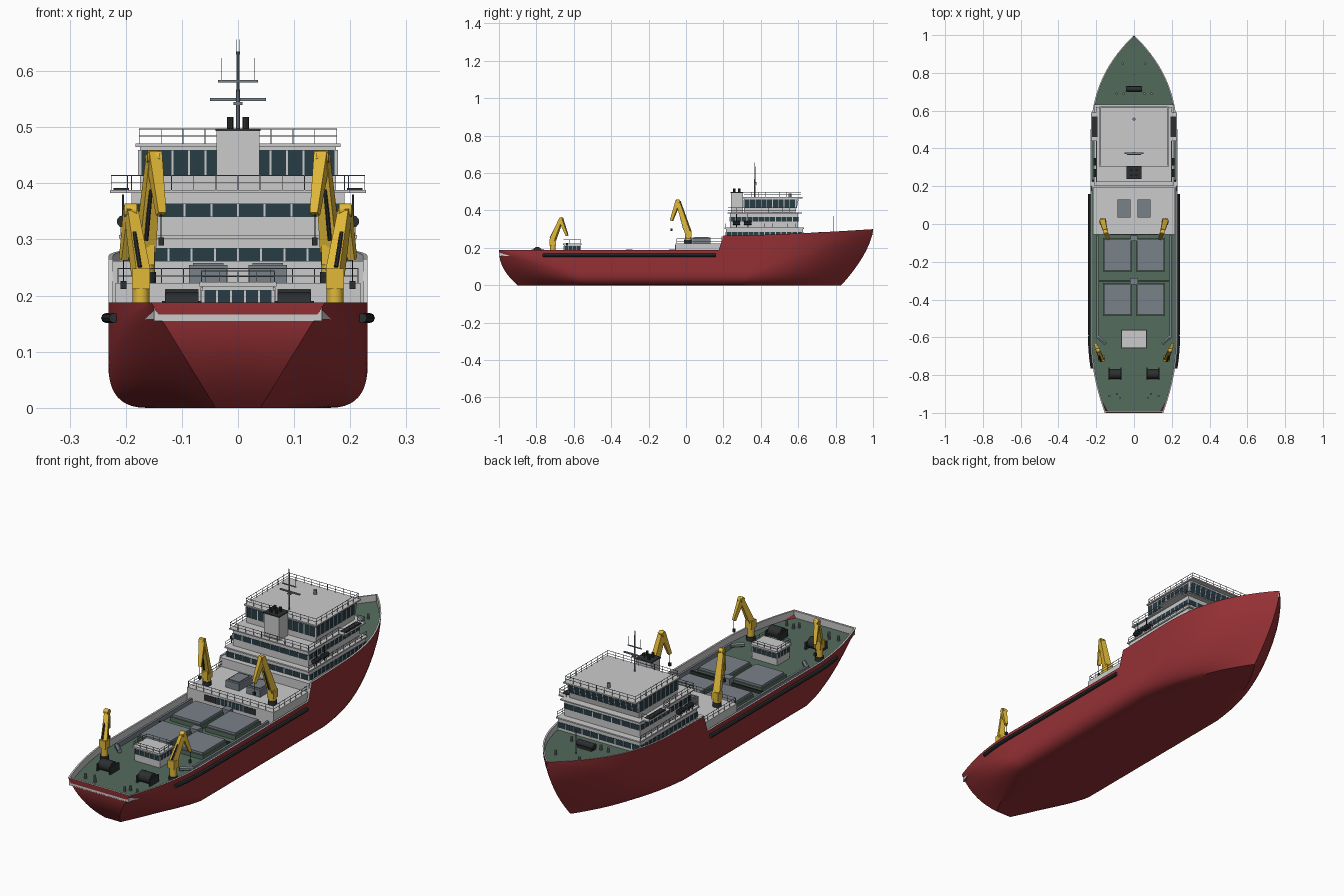
import bpy, bmesh, math
from mathutils import Vector, Matrix

if "Cube" in bpy.data.objects:
    bpy.data.objects.remove(bpy.data.objects["Cube"])

def mat(name, c):
    m = bpy.data.materials.new(name)
    m.diffuse_color = (*c, 1)
    m.use_nodes = True
    m.node_tree.nodes["Principled BSDF"].inputs["Base Color"].default_value = m.diffuse_color
    return m

RED, GREEN = mat("hull_red", (.30, .03, .035)), mat("deck_green", (.09, .15, .11))
YELLOW, DARK = mat("crane_yellow", (.75, .48, .04)), mat("dark", (.025, .028, .03))
GLASS, STEEL = mat("glass", (.02, .045, .06)), mat("steel", (.19, .22, .25))

# ---- helpers
def done(bm, name, m=None, smooth=True):
    bmesh.ops.recalc_face_normals(bm, faces=bm.faces)
    me = bpy.data.meshes.new(name)
    bm.to_mesh(me)
    bm.free()
    ob = bpy.data.objects.new(name, me)
    bpy.context.collection.objects.link(ob)
    if m:
        me.materials.append(m)
    if smooth:
        bpy.ops.object.select_all(action='DESELECT')
        ob.select_set(True)
        bpy.context.view_layer.objects.active = ob
        bpy.ops.object.shade_smooth_by_angle(angle=math.radians(32))
    return ob

def box(bm, x0, x1, y0, y1, z0, z1, front=0):
    vs = bmesh.ops.create_cube(bm, size=1)["verts"]
    for v in vs:
        top = v.co.z > 0
        v.co = (x0 if v.co.x < 0 else x1, y0 if v.co.y < 0 else y1 + front * top, z1 if top else z0)

def tube(bm, p, q, r, r2=None, n=8):
    p, q = Vector(p), Vector(q)
    d = q - p
    M = Matrix.Translation((p + q) / 2) @ d.to_track_quat('Z', 'Y').to_matrix().to_4x4()
    if n == 4:
        M = M @ Matrix.Rotation(math.pi / 4, 4, 'Z')
    bmesh.ops.create_cone(bm, cap_ends=True, segments=n, radius1=r, radius2=r if r2 is None else r2,
                          depth=d.length, matrix=M)

def boxes(name, m, *dims):
    bm = bmesh.new()
    for d in dims:
        box(bm, *d)
    return done(bm, name, m, False)

def grid(name, rows, m):
    bm = bmesh.new()
    V = [[bm.verts.new(p) for p in r] for r in rows]
    for a, b in zip(V, V[1:]):
        for i in range(len(a) - 1):
            bm.faces.new((a[i], a[i + 1], b[i + 1], b[i]))
    bmesh.ops.remove_doubles(bm, verts=bm.verts, dist=1e-5)
    return done(bm, name, m)

def railing(name, pts, h=.026, step=.04):
    bm = bmesh.new()
    for a, b in zip(pts, pts[1:]):
        a, b = Vector(a), Vector(b)
        n = max(1, round((b - a).length / step))
        for k in (h, h * .5):
            tube(bm, a + Vector((0, 0, k)), b + Vector((0, 0, k)), .0011, n=4)
        for i in range(n + 1):
            p = a.lerp(b, i / n)
            tube(bm, p, p + Vector((0, 0, h)), .0011, n=4)
    done(bm, name, STEEL, False)

def house(name, x, y0, y1, z0, z1, w0, w1, nx, ny, front=0):
    """Deckhouse with a window band and mullions on all four sides."""
    boxes(name, None, (-x, x, y0, y1, z0, z1, front))
    at = lambda z: y1 + front * (z - z0) / (z1 - z0)
    e = .0015
    boxes(name + "_windows", GLASS, (-x - e, x + e, y0 - e, at(w0) + e, w0, w1, at(w1) - at(w0)))
    t, e, bars = .0018, .003, []
    for i in range(nx + 1):
        c = -x + 2 * x * i / nx
        bars += [(c - t, c + t, y0 - e, y0, w0, w1), (c - t, c + t, at(w0), at(w0) + e, w0, w1, at(w1) - at(w0))]
    for i in range(ny + 1):
        c = y0 + (y1 - y0) * i / ny
        bars += [(s * x - e, s * x + e, c - t, c + t, w0, w1) for s in (-1, 1)]
    boxes(name + "_mullions", None, *bars)

# ---- hull: lofted sections with bilge curve, raked stem and V transom
lerp = lambda a, b, t: a + (b - a) * t
ends = lambda y: (max(0, (-.6 - y) / .4), max(0, (y - .4) / .6))

def half(y):
    s, b = ends(y)
    return .231 * (1 - b ** 2.7) - .076 * s ** 1.9

def top(y):
    if y < .2:
        return lerp(.188, .265, max(0, (y - .175) / .025))
    return .265 + .035 * ((y - .2) / .8) ** 1.5

deck_z = lambda y: .157 if y < .2 else top(y) - .03

def section(y):
    s, b = ends(y)
    zt, wt, u = top(y), half(y), (y + 1) / 2
    wb = .165 * (1 - b ** 2.2) - .125 * s ** 1.4
    hb = lerp(.075, zt, max(s, b))
    c = (1 - s) * (1 - .6 * b)
    cx, cz = lerp((wb + wt) / 2, wt, c), lerp(hb / 2, 0, c)
    pts = [(0, 0), (wb / 2, 0)]
    for i in range(11):
        t = i / 10
        pts.append(((1-t)**2 * wb + 2*t*(1-t) * cx + t*t * wt, 2*t*(1-t) * cz + t*t * hb))
    pts += [(wt, (hb + zt) / 2), (wt, zt)]
    out = []
    for x, z in pts:
        k = 1 - z / zt
        out.append((x, lerp(-.9 - .1 * (1 - max(k, 0) ** 2.2), .83 + .17 * (1 - max(k, 0) ** 1.6), u), z))
    return out

ys = sorted([-1 + i / 30 for i in range(61)] + [.175, .18, .19, .195, .95, .98, .99])
rows = [section(y) for y in ys]
rows.insert(0, [(0, y, z) for _, y, z in rows[0]])
grid("hull", [[(-x, y, z) for x, y, z in r[:0:-1]] + r for r in rows], RED)

# bulwark inside faces and green deck
inn = lambda y: max(0, half(y) - .008)
for s, side in ((-1, "left"), (1, "right")):
    grid(side + "_bulwark", [[(s * half(y), y, top(y)), (s * inn(y), y, top(y)), (s * inn(y), y, deck_z(y))]
                             for y in ys], None)
grid("deck", [[(-inn(y), y, deck_z(y)), (inn(y), y, deck_z(y))] for y in ys], GREEN)
boxes("transom_bulwark", None, (-.15, .15, -.999, -.99, .155, .188))
boxes("step_bulkhead", None, (-.224, .224, .19, .225, .157, .262))

# side fenders following the hull
bm = bmesh.new()
fy = [-.765 + .925 * i / 16 for i in range(17)]
for s in (-1, 1):
    for a, b in zip(fy, fy[1:]):
        tube(bm, (s * (half(a) + .004), a, .16), (s * (half(b) + .004), b, .16), .009)
done(bm, "side_fenders", DARK)

# ---- superstructure
house("lower_house", .207, .215, .625, .225, .302, .26, .285, 10, 14)
boxes("lower_house_roof", None, (-.212, .212, .205, .632, .302, .308))
house("middle_house", .19, .235, .6, .308, .383, .34, .364, 8, 12)
boxes("bridge_deck", None, (-.2, .2, .222, .62, .383, .388), (-.228, .228, .44, .59, .383, .388))
house("bridge", .175, .31, .585, .388, .465, .413, .459, 12, 9, .015)
boxes("bridge_roof", None, (-.183, .183, .303, .622, .465, .471))
boxes("wing_pads", DARK, *[(s * .208 - .014, s * .208 + .014, .46, .57, .388, .392) for s in (-1, 1)])
railing("bridge_roof_railing", [(-.176, .31, .471), (.176, .31, .471), (.176, .615, .471),
                                (-.176, .615, .471), (-.176, .31, .471)])
for s in (-1, 1):
    railing("bridge_deck_railing", [(0, .225, .388), (s * .197, .225, .388), (s * .197, .442, .388),
            (s * .226, .442, .388), (s * .226, .588, .388), (s * .19, .588, .388)])
    railing("lower_roof_railing", [(s * .209, .21, .308), (s * .209, .628, .308)], .022)
bm = bmesh.new()
for s in (-1, 1):
    for y in (.27, .33):
        tube(bm, (s * .205, y - .02, .332), (s * .205, y + .02, .332), .011, n=10)
        tube(bm, (s * .205, y, .308), (s * .205, y, .38), .002, n=4)
done(bm, "life_raft_canisters", DARK)

# funnel and exhausts
boxes("funnel", None, (-.038, .038, .24, .305, .388, .493))
bm = bmesh.new()
box(bm, -.04, .04, .238, .307, .493, .498)
for x in (-.014, .014):
    for y in (.258, .285):
        tube(bm, (x, y, .495), (x, y, .518), .006)
done(bm, "exhaust_pipes", DARK)

# mast with yards and aerials
bm = bmesh.new()
tube(bm, (0, .368, .47), (0, .368, .635), .004, .0025)
for x in (-.003, .003):
    tube(bm, (x, .368, .63), (x, .368, .656), .0008, n=4)
for x in (-.03, .03):
    tube(bm, (x, .368, .582), (x, .368, .623), .001, n=4)
box(bm, -.036, .036, .366, .370, .580, .584)
box(bm, -.05, .05, .37, .378, .547, .552)
box(bm, -.008, .008, .364, .38, .54, .545)
tube(bm, (0, .555, .471), (0, .555, .49), .008, n=12)
done(bm, "radar_mast", STEEL)

# ---- crane house forward of the hatches
boxes("crane_house", None, (-.218, .218, -.055, .2, .155, .222))
boxes("crane_house_windows", GLASS, (-.065, .065, -.057, -.05, .185, .214))
boxes("crane_house_mullions", None, *[(x - .0015, x + .0015, -.059, -.05, .185, .214)
                                      for x in [-.065 + .0186 * i for i in range(8)]])
boxes("side_doors", DARK, *[(s * .1 - .03, s * .1 + .03, -.057, -.05, .185, .212) for s in (-1, 1)])
boxes("roof_units", STEEL, *[(x - .034, x + .034, .035, .13, .222, .254) for x in (-.053, .053)])
boxes("roof_unit_lids", STEEL, *[(x - .027, x + .027, .045, .12, .254, .258) for x in (-.053, .053)])
railing("crane_house_railing", [(-.214, .19, .222), (-.214, -.05, .222), (.214, -.05, .222), (.214, .19, .222)])

# ---- cargo hatches and deck rails
hx, hy = ((-.158, -.016), (.016, .158)), ((-.245, -.08), (-.48, -.318))
boxes("hatch_coamings", GREEN, *[(a - .006, b + .006, c - .006, d + .006, .155, .176) for a, b in hx for c, d in hy])
boxes("hatch_covers", STEEL, *[(a, b, c, d, .176, .186) for a, b in hx for c, d in hy])
boxes("hatch_posts", STEEL, (-.02, .02, -.32, -.285, .155, .192), (-.018, .018, -.09, -.06, .155, .192))
boxes("cross_beam", DARK, (-.185, .185, -.305, -.298, .155, .17))
bm = bmesh.new()
for s in (-1, 1):
    box(bm, s * .193 - .005, s * .193 + .005, -.6, -.06, .155, .18)
    tube(bm, (s * .193, -.595, .17), (s * .15, -.635, .17), .01, n=6)
done(bm, "cargo_rails", STEEL)

# ---- aft house
house("aft_house", .063, -.652, -.565, .155, .216, .188, .21, 5, 4)
boxes("aft_house_roof", None, (-.069, .069, -.658, -.558, .216, .224))
railing("aft_house_railing", [(-.065, -.655, .224), (.065, -.655, .224), (.065, -.562, .224),
                              (-.065, -.562, .224), (-.065, -.655, .224)], .02, .03)

# winches, bollards and foredeck gear
bm = bmesh.new()
for s in (-1, 1):
    tube(bm, (s * .1 - .03, -.795, .18), (s * .1 + .03, -.795, .18), .025, n=16)
    for e in (-1, 1):
        c = s * .1 + e * .032
        box(bm, c - .003, c + .003, -.825, -.76, .155, .19)
z = deck_z(.715)
tube(bm, (-.042, .715, z + .018), (.042, .715, z + .018), .014, n=12)
box(bm, -.035, .035, .7, .73, z, z + .012)
done(bm, "winches", DARK)
bm = bmesh.new()
for s in (-1, 1):
    for x, y in ((.075, -.92), (.13, -.91), (.09, -.9), (.092, .69), (.055, .69), (.06, .85)):
        tube(bm, (s * x, y, deck_z(y)), (s * x, y, deck_z(y) + .022), .006, n=10)
tube(bm, (0, .79, .24), (0, .79, .37), .0025)
done(bm, "bollards_and_foremast", STEEL)

# ---- knuckle boom cranes
def crane(name, base, knee, tip, hook, ped, k):
    for s in (-1, 1):
        f = lambda p: Vector((s * p[0], p[1], p[2]))
        b, kn, t = f(base), f(knee), f(tip)
        head = b + Vector((0, 0, ped))
        bm = bmesh.new()
        tube(bm, b, head, .015 * k, n=12)
        box(bm, head.x - .016, head.x + .016, head.y - .017, head.y + .017, head.z - .028, head.z + .008)
        tube(bm, head, kn, .019 * k, .014 * k, 4)
        tube(bm, kn + (kn - t) * .06, t, .015 * k, .009 * k, 4)
        tube(bm, kn - Vector((.011, 0, 0)), kn + Vector((.011, 0, 0)), .012, n=12)
        done(bm, name, YELLOW)
        bm = bmesh.new()
        h = Vector((t.x, t.y, hook))
        tube(bm, t, h, .001, n=4)
        box(bm, h.x - .005, h.x + .005, h.y - .005, h.y + .005, h.z - .006, h.z + .008)
        tube(bm, head.lerp(kn, .1) + Vector((0, -.018, 0)), head.lerp(kn, .65) + Vector((0, -.012, 0)), .004)
        tube(bm, b, b + Vector((0, 0, .02)), .019, n=12)
        done(bm, name + "_hook_and_ram", DARK)

crane("forward_crane", (.165, .012, .222), (.15, -.042, .447), (.137, -.078, .345), .295, .06, 1.15)
crane("aft_crane", (.173, -.712, .155), (.191, -.668, .352), (.204, -.636, .265), .218, .085, 1)
